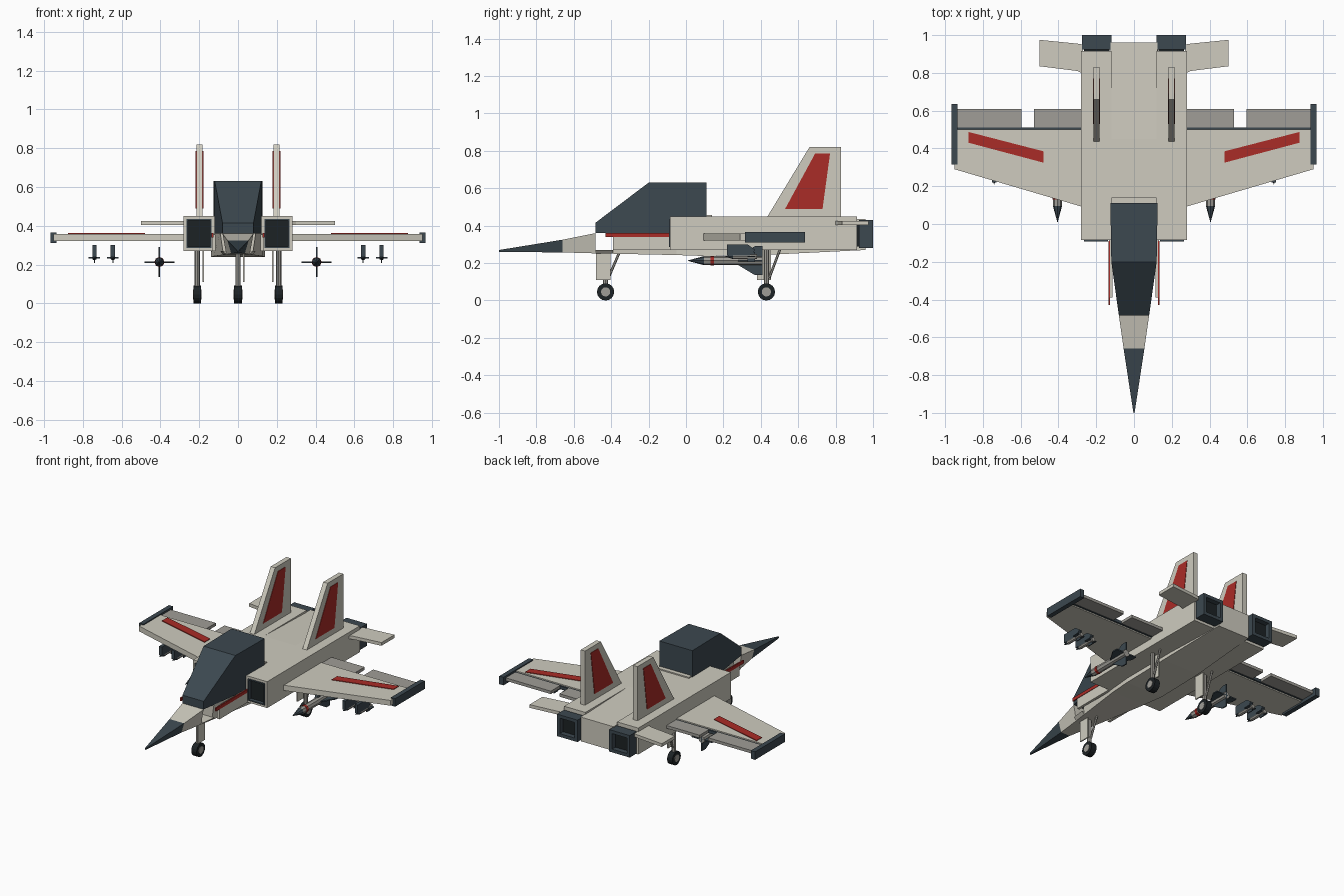
import bpy, bmesh
from math import pi, cos, sin
from mathutils import Vector, Matrix

if "Cube" in bpy.data.objects:
    bpy.data.objects.remove(bpy.data.objects["Cube"])

COLORS = dict(cream=(.62, .60, .52, 1), grey=(.35, .34, .31, 1), slate=(.045, .065, .08, 1),
              black=(.012, .016, .018, 1), red=(.40, .025, .02, 1))
MATS = {}
for n, c in COLORS.items():
    MATS[n] = bpy.data.materials.new(n)
    MATS[n].diffuse_color = c


def finish(name, bm, col, mirror=False):
    bmesh.ops.recalc_face_normals(bm, faces=bm.faces)
    me = bpy.data.meshes.new(name)
    bm.to_mesh(me)
    bm.free()
    me.materials.append(MATS[col])
    ob = bpy.data.objects.new(name, me)
    bpy.context.collection.objects.link(ob)
    if mirror:
        ob.modifiers.new("mirror", 'MIRROR')
    return ob


def loft(name, rings, col, mirror=False):
    """Closed skin through rings that share a point count."""
    bm = bmesh.new()
    vs = [[bm.verts.new(p) for p in r] for r in rings]
    n = len(vs[0])
    for a, b in zip(vs, vs[1:]):
        for i in range(n):
            bm.faces.new((a[i], a[(i + 1) % n], b[(i + 1) % n], b[i]))
    bm.faces.new(vs[0])
    bm.faces.new(vs[-1])
    return finish(name, bm, col, mirror)


def plan(name, pts, z0, z1, col, mirror=False):
    """Top outline (x, y) extruded in z."""
    return loft(name, [[(x, y, z) for x, y in pts] for z in (z0, z1)], col, mirror)


def side(name, pts, x0, x1, col, mirror=False):
    """Side outline (y, z) extruded in x."""
    return loft(name, [[(x, y, z) for y, z in pts] for x in (x0, x1)], col, mirror)


def box(name, x, y, z, col, mirror=False):
    return plan(name, [(x[0], y[0]), (x[1], y[0]), (x[1], y[1]), (x[0], y[1])], *z, col, mirror)


def section(y, top, bottom, z0, z1):
    return [(-bottom, y, z0), (bottom, y, z0), (top, y, z1), (-top, y, z1)]


def rod(name, a, b, r1, r2, col, sides=8, mirror=False):
    a, b = Vector(a), Vector(b)
    bm = bmesh.new()
    m = Matrix.Translation((a + b) / 2) @ (b - a).to_track_quat('Z', 'Y').to_matrix().to_4x4()
    bmesh.ops.create_cone(bm, cap_ends=True, segments=sides, radius1=r1, radius2=r2,
                          depth=(b - a).length, matrix=m)
    return finish(name, bm, col, mirror)


def duct(name, x, y, z, wall, depth, front, col):
    """Square tube with a recess in its front or rear face, mirrored."""
    sy, ey = (y[0], y[1]) if front else (y[1], y[0])
    d = depth if front else -depth
    def sq(yy, w):
        return [(x[0] + w, yy, z[0] + w), (x[1] - w, yy, z[0] + w),
                (x[1] - w, yy, z[1] - w), (x[0] + w, yy, z[1] - w)]
    loft(name, [sq(ey, 0), sq(sy, 0), sq(sy, wall), sq(sy + d, wall)], col, True)
    box(name + "_inside", (x[0] + wall, x[1] - wall), sorted((sy + d, sy + d * .7)),
        (z[0] + wall, z[1] - wall), 'black', True)


# Nose and forward fuselage
loft("nose_cone", [section(-1, .003, .003, .26, .27), section(-.66, .055, .035, .257, .325)], 'slate')
loft("nose_section", [section(-.66, .055, .035, .257, .325),
                      section(-.485, .08, .06, .252, .36)], 'cream')
loft("forward_belly", [section(-.485, .08, .06, .252, .27), section(-.39, .092, .075, .25, .27)], 'cream')
loft("forward_fuselage", [section(-.39, .092, .075, .25, .365), section(-.05, .125, .125, .243, .37)], 'cream')
box("cheek_panel", (.115, .133), (-.39, -.05), (.27, .355), 'cream', True)
box("cheek_stripe", (.127, .136), (-.43, -.09), (.34, .362), 'red', True)

# Canopy
loft("canopy", [section(-.485, .08, .08, .36, .415), section(-.2, .12, .12, .36, .63),
                section(.11, .125, .125, .36, .63)], 'slate')

# Centre body and engine nacelles
loft("centre_fuselage", [section(-.05, .125, .125, .243, .4), section(.1, .125, .14, .238, .45),
                         section(.45, .125, .14, .245, .45), section(.96, .125, .12, .27, .435)], 'cream')
box("spine_fairing", (-.12, .12), (.05, .14), (.4, .458), 'cream')
duct("nacelle", (.12, .28), (-.085, .915), (.27, .45), .018, .06, True, 'cream')
duct("intake_lip", (.137, .265), (-.092, .02), (.286, .434), .008, .035, True, 'slate')
duct("nozzle", (.12, .275), (.925, 1), (.28, .43), .022, .05, False, 'slate')
box("nozzle_collar", (.13, .265), (.9, .93), (.29, .42), 'black', True)

# Wings, flaps and tip rails
plan("wing", [(.27, .09), (.95, .29), (.95, .5), (.27, .5)], .322, .358, 'cream', True)
box("flap_hinge", (.28, .945), (.498, .512), (.33, .35), 'slate', True)
box("inner_flap", (.28, .53), (.51, .61), (.332, .352), 'grey', True)
box("outer_flap", (.595, .935), (.51, .61), (.332, .352), 'grey', True)
box("wingtip_rail", (.935, .967), (.315, .635), (.31, .365), 'slate', True)
plan("wing_stripe", [(.48, .325), (.875, .43), (.875, .487), (.48, .385)], .355, .362, 'red', True)

# Tail surfaces
plan("tailplane", [(.27, .795), (.30, .81), (.5, .835), (.5, .975), (.30, .955), (.27, .95)],
     .403, .425, 'cream', True).name = "tailplane"
side("tail_fin", [(.43, .44), (.83, .44), (.83, .82), (.66, .82)], .182, .215, 'cream', True)
side("fin_flash", [(.53, .49), (.73, .49), (.77, .785), (.69, .785)], .179, .218, 'red', True)


# Landing gear
def gear(name, x, y, top, mirror):
    rod(name + "_tyre", (x - .02, y, .046), (x + .02, y, .046), .046, .046, 'black', 16, mirror)
    rod(name + "_hub", (x - .023, y, .046), (x + .023, y, .046), .025, .025, 'grey', 12, mirror)
    rod(name + "_strut", (x, y, .05), (x, y, top), .014, .014, 'grey', 8, mirror)
    rod(name + "_brace", (x, y + .015, .12), (x, y + .075, top), .007, .007, 'grey', 6, mirror)
    dx = x + .03 if x == 0 else x - .03
    box(name + "_door", (dx - .004, dx + .004), (y - .05, y + .025), (.11, top), 'cream', mirror)


gear("front_gear", 0, -.43, .26, False)
gear("main_gear", .21, .43, .28, True)


# Underwing stores
def missile(name, x, y0, y1, z, r, tip):
    rod(name + "_nose", (x, y0 + tip, z), (x, y0, z), r, .001, 'slate', 8, True)
    rod(name + "_body", (x, y0 + tip, z), (x, y1, z), r, r, 'grey', 8, True)


missile("large_missile", .405, .01, .41, .213, .024, .085)
rod("large_missile_band", (.405, .13, .213), (.405, .15, .213), .026, .026, 'red', 8, True)
for s in (-1, 1):
    side("large_missile_fin", [(.24, .213), (.37, .213 + s * .078), (.41, .213 + s * .078),
                               (.41, .213)], .401, .409, 'slate', True)
    plan("large_missile_side_fin", [(.405, .24), (.405 + s * .078, .37), (.405 + s * .078, .41),
                                    (.405, .41)], .209, .217, 'slate', True)
for x in (.645, .74):
    missile("small_missile", x, .21, .38, .235, .013, .04)
    side("small_missile_pylon", [(.22, .24), (.34, .24), (.37, .27), (.33, .3), (.22, .3)],
         x - .011, x + .011, 'slate', True)
    box("small_missile_fin", (x - .03, x + .03), (.33, .37), (.232, .238), 'slate', True)
    box("small_missile_tail", (x - .003, x + .003), (.33, .37), (.207, .26), 'slate', True)

for m in bpy.data.materials:
    if m.users and not m.is_grease_pencil:
        m.use_nodes = True
        m.node_tree.nodes["Principled BSDF"].inputs["Base Color"].default_value = m.diffuse_color
